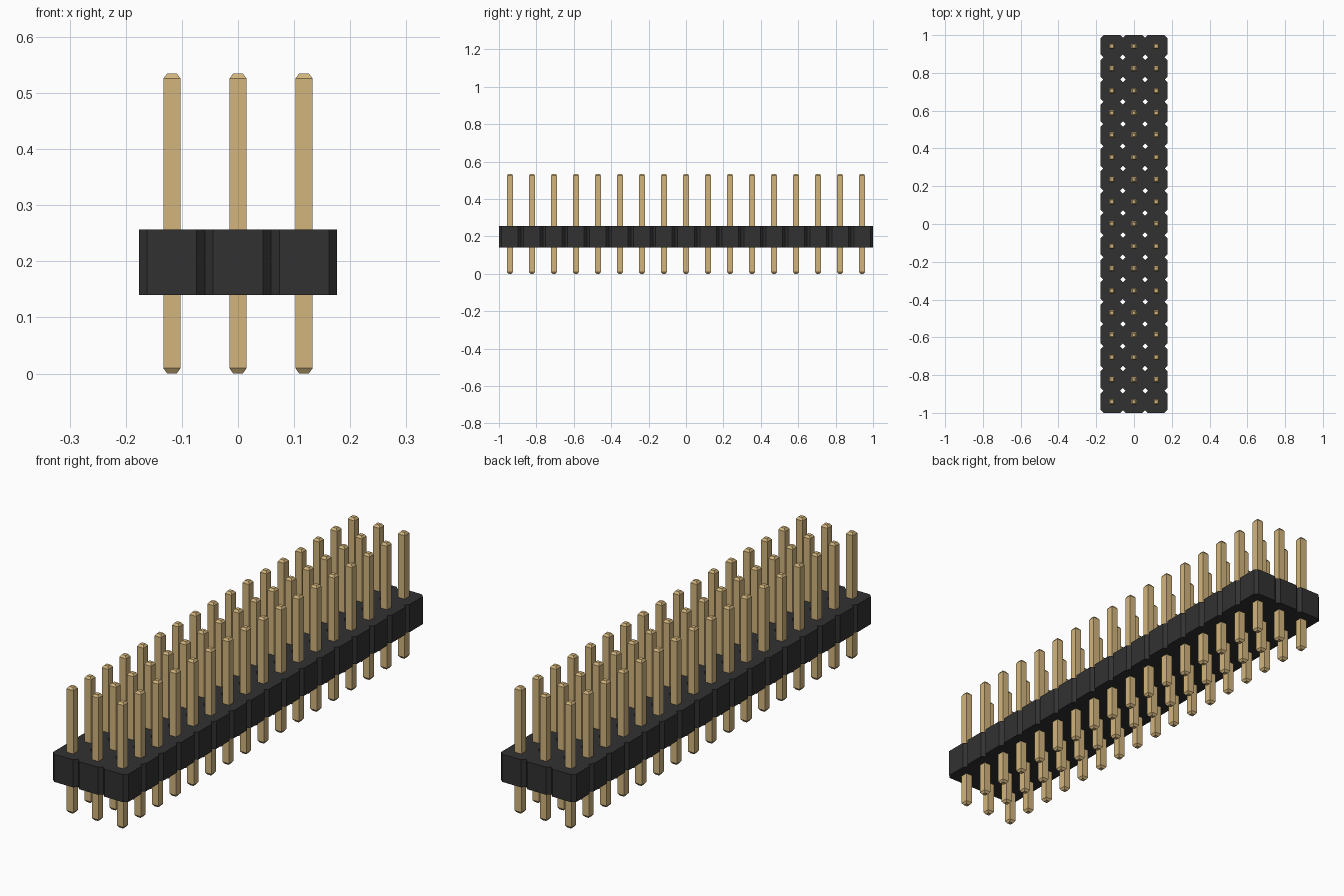
import bpy, bmesh, math

cube = bpy.data.objects.get("Cube")
if cube:
    bpy.data.objects.remove(cube, do_unlink=True)

COLS, ROWS = 3, 17
PITCH = 2.0 / ROWS
CUT = 0.0147                       # corner chamfer of each housing cell
BODY_Z0, BODY_Z1 = 0.14, 0.257
PIN_TOP, PIN_HALF, TIP_HALF, TIP_H = 0.535, 0.0154, 0.0085, 0.0095


def material(name, rgb):
    m = bpy.data.materials.new(name)
    m.use_nodes = True
    m.diffuse_color = (*rgb, 1)
    m.node_tree.nodes["Principled BSDF"].inputs["Base Color"].default_value = (*rgb, 1)
    return m


def finish(bm, name, mat):
    bmesh.ops.recalc_face_normals(bm, faces=bm.faces)
    mesh = bpy.data.meshes.new(name)
    bm.to_mesh(mesh)
    bm.free()
    mesh.materials.append(mat)
    return mesh


def add(name, mesh, loc=(0, 0, 0)):
    ob = bpy.data.objects.new(name, mesh)
    ob.location = loc
    bpy.context.collection.objects.link(ob)
    return ob


black = material("black plastic", (0.031, 0.031, 0.031))
gold = material("gold metal", (0.650, 0.462, 0.205))

cells = [((i - (COLS - 1) / 2) * PITCH, (j - (ROWS - 1) / 2) * PITCH)
         for i in range(COLS) for j in range(ROWS)]

# Housing: octagonal cells welded edge to edge, then extruded,
# leaving diamond-shaped through holes where four corners meet
h = PITCH / 2
c = h - CUT
octagon = [(h, -c), (h, c), (c, h), (-c, h), (-h, c), (-h, -c), (-c, -h), (c, -h)]
bm = bmesh.new()
for cx, cy in cells:
    bm.faces.new([bm.verts.new((cx + x, cy + y, BODY_Z0)) for x, y in octagon])
bmesh.ops.remove_doubles(bm, verts=bm.verts, dist=1e-4)
ext = bmesh.ops.extrude_face_region(bm, geom=bm.faces[:], use_keep_orig=True)
top = [g for g in ext["geom"] if isinstance(g, bmesh.types.BMVert)]
bmesh.ops.translate(bm, verts=top, vec=(0, 0, BODY_Z1 - BODY_Z0))
# Drop any hidden walls between neighbouring cells
inner = [f for f in bm.faces if abs(f.normal.z) < 0.5
         and any(len(e.link_faces) > 2 for e in f.edges)]
if inner:
    bmesh.ops.delete(bm, geom=inner, context='FACES_ONLY')
add("housing", finish(bm, "housing", black))

# Pin: square rod with tapered tips, lofted through four square rings
bm = bmesh.new()
rings = []
for z, r in ((0, TIP_HALF), (TIP_H, PIN_HALF),
             (PIN_TOP - TIP_H, PIN_HALF), (PIN_TOP, TIP_HALF)):
    rings.append([bm.verts.new((sx * r, sy * r, z))
                  for sx, sy in ((-1, -1), (1, -1), (1, 1), (-1, 1))])
for a, b in zip(rings, rings[1:]):
    for k in range(4):
        n = (k + 1) % 4
        bm.faces.new((a[k], a[n], b[n], b[k]))
bm.faces.new(rings[0][::-1])
bm.faces.new(rings[-1])
pin = finish(bm, "pin", gold)

# One pin in the middle of every cell
for k, (x, y) in enumerate(cells):
    add(f"pin_{k // ROWS + 1}_{k % ROWS + 1}", pin, (x, y, 0))
